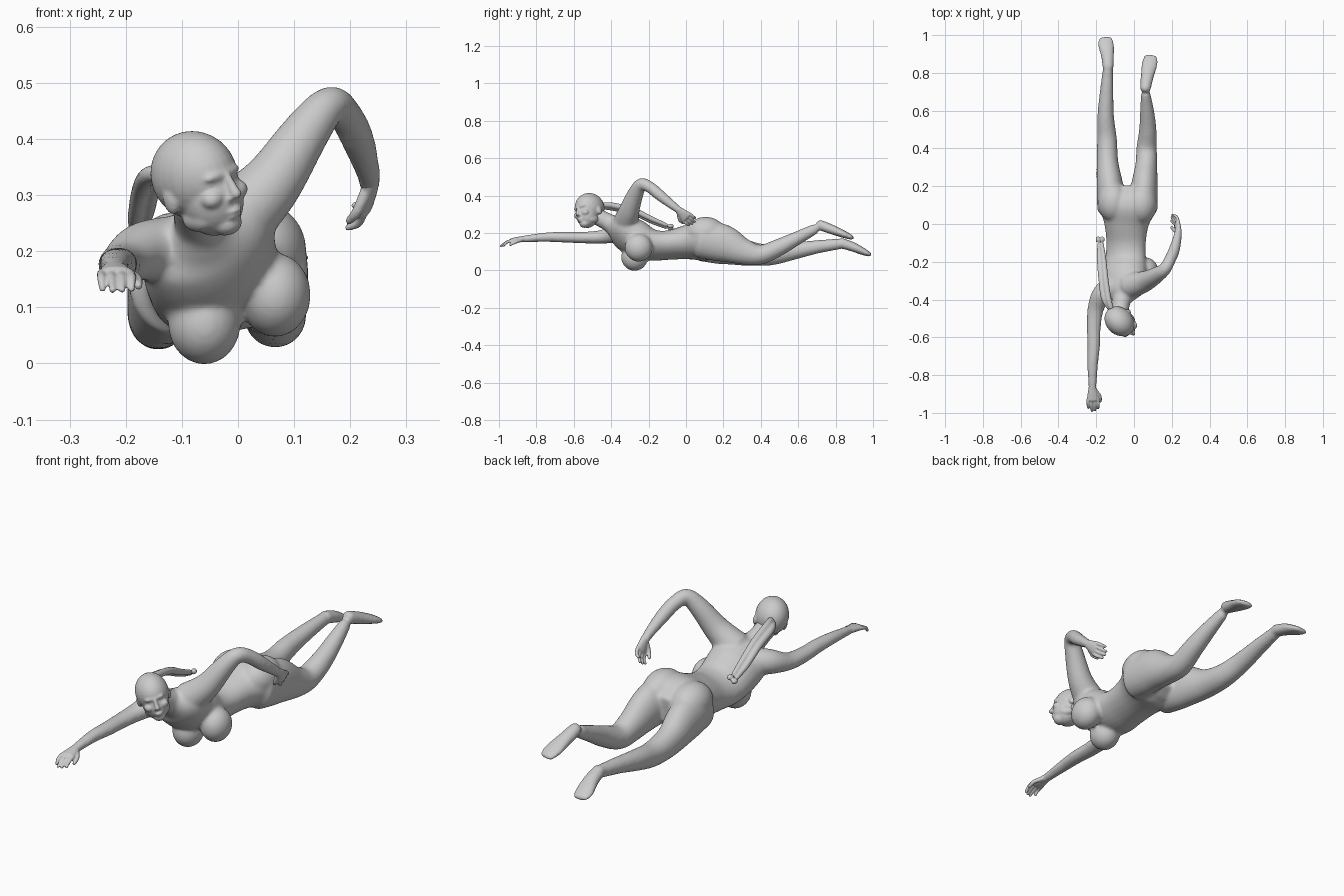
import bpy, bmesh
from math import sin, cos, pi, radians
from mathutils import Vector, Matrix


def catmull(pts, steps=6):
    """Smoothly resample rows of numbers."""
    p = [pts[0]] + pts + [pts[-1]]
    out = []
    for i in range(1, len(p) - 2):
        for k in range(steps):
            t = k / steps
            out.append([0.5 * (2 * b + (c - a) * t + (2 * a - 5 * b + 4 * c - d) * t * t
                               + (3 * b - a - 3 * c + d) * t ** 3)
                        for a, b, c, d in zip(*p[i - 1:i + 3])])
    return out + [list(pts[-1])]


def tube(bm, pts, ref=None, sides=24):
    """Elliptical loft through (x, y, z, half width, half height, roll) rows."""
    rows = []
    for r in pts:
        r = list(r)
        if len(r) == 4:
            r.append(r[3])
        if len(r) == 5:
            r.append(0)
        rows.append(r)
    rows = catmull(rows)
    c = [Vector(r[:3]) for r in rows]
    n = len(rows)
    rings = []

    def ring(i, push, scale):
        t = (c[min(i + 1, n - 1)] - c[max(i - 1, 0)]).normalized()
        roll = radians(rows[i][5])
        s = Vector(ref) if ref else Vector((cos(roll), 0, sin(roll)))
        s = (s - t * s.dot(t)).normalized()
        u = t.cross(s)
        a, b = rows[i][3] * scale, rows[i][4] * scale
        o = c[i] + t * push * min(rows[i][3], rows[i][4])
        rings.append([bm.verts.new(o + s * a * cos(2 * pi * k / sides) + u * b * sin(2 * pi * k / sides))
                      for k in range(sides)])

    ring(0, -0.55, 0.6)
    for i in range(n):
        ring(i, 0, 1)
    ring(n - 1, 0.55, 0.6)
    for r0, r1 in zip(rings, rings[1:]):
        for k in range(sides):
            bm.faces.new((r0[k], r0[(k + 1) % sides], r1[(k + 1) % sides], r1[k]))
    bm.faces.new(rings[0][::-1])
    bm.faces.new(rings[-1])


def blob(bm, loc, rad, frame=Matrix()):
    m = frame @ Matrix.Translation(loc) @ Matrix.Diagonal((*rad, 1))
    bmesh.ops.create_uvsphere(bm, u_segments=28, v_segments=18, radius=1, matrix=m)


def fuse(name, bm, voxel, smooth):
    """Merge overlapping shells into one smooth skin."""
    bmesh.ops.recalc_face_normals(bm, faces=bm.faces[:])
    me = bpy.data.meshes.new(name)
    bm.to_mesh(me)
    bm.free()
    ob = bpy.data.objects.new(name, me)
    bpy.context.collection.objects.link(ob)
    r = ob.modifiers.new("skin", 'REMESH')
    r.mode = 'VOXEL'
    r.voxel_size = voxel
    r.use_smooth_shade = True
    s = ob.modifiers.new("soften", 'SMOOTH')
    s.factor = 0.5
    s.iterations = smooth
    return ob


# Torso, rolled so the +x shoulder is raised
bm = bmesh.new()
tube(bm, [(-.06, -.395, .235, .065, .05, 27), (-.055, -.355, .22, .115, .075, 27),
          (-.05, -.28, .178, .123, .095, 26), (-.045, -.19, .138, .113, .08, 23),
          (-.042, -.1, .135, .107, .075, 18), (-.04, 0, .15, .12, .09, 12),
          (-.035, .09, .162, .155, .11, 9), (-.035, .15, .16, .14, .095, 8)])
blob(bm, (-.06, -.275, .071), (.065, .072, .073))     # breasts
blob(bm, (.066, -.253, .122), (.064, .075, .075))
blob(bm, (-.11, .115, .185), (.082, .105, .085))      # buttocks
blob(bm, (.04, .105, .202), (.082, .105, .085))
tube(bm, [(-.055, -.36, .225, .06), (-.068, -.42, .26, .047), (-.076, -.49, .295, .045)])  # neck

# Legs with pointed feet
tube(bm, [(-.115, .08, .15, .08, .1), (-.127, .2, .13, .071, .098), (-.14, .32, .095, .058, .07),
          (-.143, .45, .082, .052, .055), (-.15, .57, .103, .044, .047),
          (-.145, .7, .126, .036, .036), (-.138, .82, .142, .027, .029)])
tube(bm, [(-.137, .825, .148, .029, .028), (-.14, .89, .127, .035, .026),
          (-.148, .95, .1, .043, .019), (-.152, .985, .084, .036, .011)])
tube(bm, [(.045, .08, .17, .08, .105), (.055, .2, .145, .071, .1), (.065, .31, .1, .058, .07),
          (.067, .4, .085, .054, .053), (.073, .5, .125, .046, .046),
          (.069, .6, .176, .037, .036), (.062, .69, .222, .025, .028)])
tube(bm, [(.06, .712, .245, .028, .028), (.07, .78, .219, .035, .026),
          (.083, .85, .191, .043, .019), (.089, .89, .174, .036, .011)])

# Reaching arm and raised bent arm
tube(bm, [(-.1, -.32, .205, .06), (-.168, -.37, .2, .053), (-.203, -.45, .18, .043, .037),
          (-.213, -.55, .176, .037, .031), (-.213, -.65, .178, .033, .029),
          (-.219, -.75, .178, .028, .025), (-.22, -.885, .167, .02, .017)])
tube(bm, [(-.02, -.325, .245, .072), (.055, -.305, .315, .056), (.12, -.27, .41, .043),
          (.163, -.238, .46, .034), (.19, -.19, .443, .031), (.212, -.14, .402, .03),
          (.23, -.07, .347, .023), (.235, -.03, .315, .018)])
fuse("body", bm, .007, 12)


# Hands: palm, four curled fingers and a thumb
def hand(name, wrist, along, thumb, length):
    bm = bmesh.new()
    w, d = Vector(wrist), Vector(along).normalized()
    s = Vector(thumb)
    s = (s - d * s.dot(d)).normalized()
    n = d.cross(s)
    if n.z > 0 and abs(n.z) > .5 or n.x > .5:
        n = -n

    def at(a, b, c):
        return w + d * a * length + s * b + n * c

    tube(bm, [(*at(-.15, 0, 0), .018, .016), (*at(.15, 0, 0), .025, .015),
              (*at(.5, 0, .002), .034, .013)], ref=s)
    for k, reach in enumerate((.9, .98, 1, .86)):
        off = .026 - .0172 * k
        tube(bm, [(*at(.45, off, .002), .0085), (*at(.72, off * 1.05, .008), .0078),
                  (*at(reach, off, .026), .006)], sides=12)
    tube(bm, [(*at(.08, .015, .004), .011), (*at(.35, .037, .012), .0095),
              (*at(.6, .04, .024), .007)], sides=12)
    fuse(name, bm, .0035, 3)


hand("reaching_hand", (-.22, -.872, .168), (.04, -1, -.1), (1, 0, 0), .122)
hand("bent_arm_hand", (.235, -.035, .319), (-.1, .72, -.68), (-.2, -.7, -.7), .105)

# Head in its own turned frame: x side, y backward, z up
up = Vector((-.2, -.19, .95)).normalized()
face = Vector((.68, -.73, 0))
face = (face - up * face.dot(up)).normalized()
side = up.cross(-face) * -1
F = Matrix((side, -face, up)).transposed().to_4x4()
F.translation = (-.078, -.515, .335)
bm = bmesh.new()
blob(bm, (0, 0, 0), (.07, .086, .08), F)                # cranium
blob(bm, (0, -.033, -.042), (.056, .058, .068), F)      # face
blob(bm, (0, -.058, -.088), (.028, .028, .022), F)      # chin
blob(bm, (0, -.074, .004), (.042, .014, .012), F)       # brow
blob(bm, (0, -.086, -.064), (.018, .01, .0055), F)      # lips
blob(bm, (0, -.083, -.074), (.016, .01, .0055), F)
nose = [F @ Vector(v) for v in ((0, -.083, .004), (0, -.093, -.018), (0, -.1, -.036))]
tube(bm, [(*p, r) for p, r in zip(nose, (.007, .008, .0105))], sides=14)
for sx in (-1, 1):
    blob(bm, (sx * .03, -.068, -.035), (.022, .02, .018), F)   # cheek
    blob(bm, (sx * .008, -.09, -.04), (.007, .008, .006), F)   # nostril
    blob(bm, (sx * .064, .004, -.03), (.01, .016, .024), F)    # ear
    blob(bm, (sx * .036, -.025, -.072), (.018, .035, .022), F) # jaw
fuse("head", bm, .004, 5)

# Two-strand ponytail with knotted end
bm = bmesh.new()
for o in (-1, 1):
    dx, dz = .011 * o, .006 * o
    tube(bm, [(-.125 + dx * .4, -.445, .345 + dz, .013), (-.148 + dx, -.39, .341 + dz, .016),
              (-.163 + dx, -.28, .315 + dz, .0155), (-.172 + dx, -.18, .268 + dz, .0135),
              (-.177 + dx * .6, -.105, .237 + dz, .01)], sides=16)
    blob(bm, (-.179 + dx, -.082, .232 + dz), (.013, .016, .012))
fuse("ponytail", bm, .004, 2)
